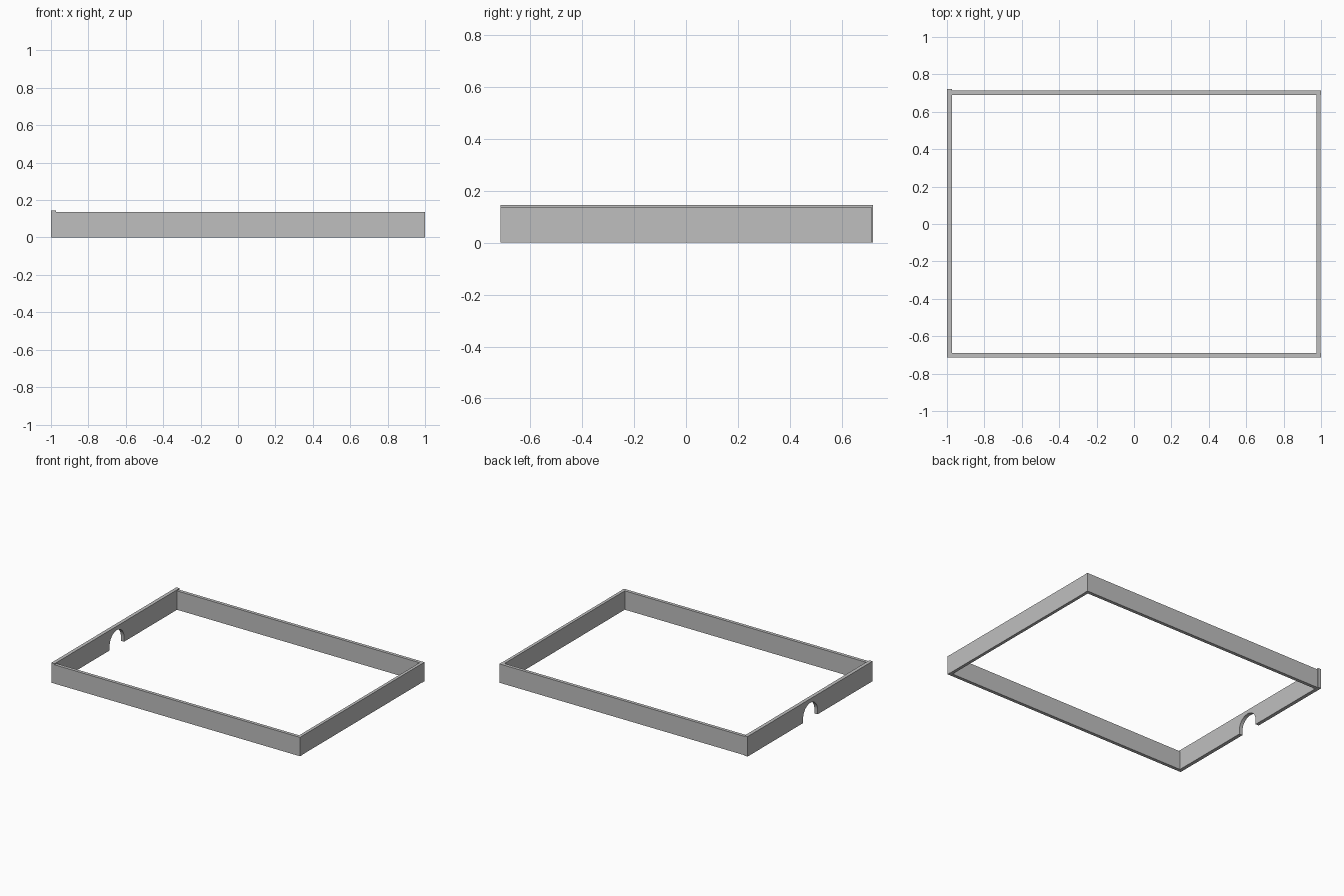
import bpy, bmesh, math

if "Cube" in bpy.data.objects:
    bpy.data.objects.remove(bpy.data.objects["Cube"])

X, Y = 1.0, 0.715          # outer half sizes
T = 0.024                  # board thickness
H = 0.137                  # board height
TALL = 0.145               # height of the notched board

grey = bpy.data.materials.new("plain_grey")
grey.use_nodes = True
colour = (0.52, 0.52, 0.52, 1)
grey.diffuse_color = colour
grey.node_tree.nodes["Principled BSDF"].inputs["Base Color"].default_value = colour


def finish(name, bm):
    mesh = bpy.data.meshes.new(name)
    bmesh.ops.recalc_face_normals(bm, faces=bm.faces)
    bm.to_mesh(mesh)
    bm.free()
    mesh.materials.append(grey)
    obj = bpy.data.objects.new(name, mesh)
    bpy.context.collection.objects.link(obj)
    return obj


def board(name, x0, x1, y0, y1, height):
    bm = bmesh.new()
    bmesh.ops.create_cube(bm, size=1)
    for v in bm.verts:
        v.co = (x1 if v.co.x > 0 else x0, y1 if v.co.y > 0 else y0,
                height if v.co.z > 0 else 0)
    return finish(name, bm)


# Long boards, with the left board set between them
board("front_board", -X + T, X, -Y, -Y + T, H)
board("back_board", -X + T, X, Y - T, Y, H)
board("left_board", X - T, X - 0.002, -Y + T, Y - T, H)

# Right board: taller, covers the ends, with an arched notch in its lower edge
R, SPRING, STEPS = 0.083, 0.033, 24
profile = [(-Y, 0), (-R, 0)]
for i in range(STEPS + 1):
    a = math.pi * (1 - i / STEPS)
    profile.append((R * math.cos(a), SPRING + R * math.sin(a)))
profile += [(R, 0), (Y + 0.006, 0), (Y + 0.006, TALL), (-Y, TALL)]
bm = bmesh.new()
face = bm.faces.new([bm.verts.new((-X, y, z)) for y, z in profile])
side = bmesh.ops.extrude_face_region(bm, geom=[face])["geom"]
bmesh.ops.translate(bm, vec=(T + 0.002, 0, 0),
                    verts=[g for g in side if isinstance(g, bmesh.types.BMVert)])
right = finish("right_notched_board", bm)

# Smooth the arch while keeping the board edges sharp
bpy.context.view_layer.objects.active = right
right.select_set(True)
bpy.ops.object.shade_smooth_by_angle(angle=math.radians(30))
